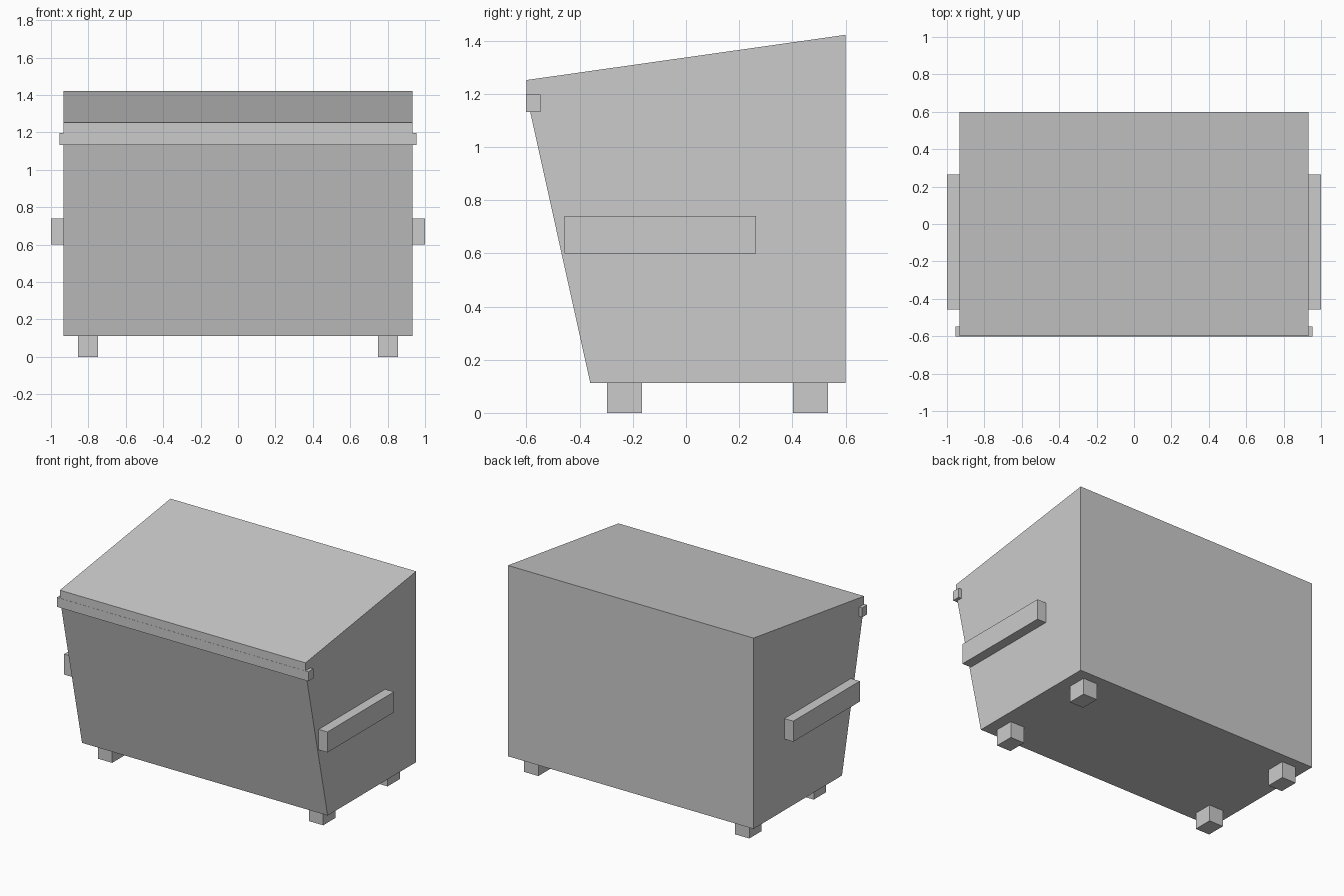
import bpy
import bmesh
from mathutils import Vector

cube = bpy.data.objects.get("Cube")
if cube:
    bpy.data.objects.remove(cube, do_unlink=True)

# One flat grey for the whole container
grey = bpy.data.materials.new("light grey")
grey.use_nodes = True
grey.diffuse_color = (0.6, 0.6, 0.6, 1)
grey.node_tree.nodes["Principled BSDF"].inputs["Base Color"].default_value = (0.6, 0.6, 0.6, 1)


def finish(name, bm):
    bmesh.ops.recalc_face_normals(bm, faces=bm.faces)
    mesh = bpy.data.meshes.new(name)
    bm.to_mesh(mesh)
    bm.free()
    mesh.materials.append(grey)
    obj = bpy.data.objects.new(name, mesh)
    bpy.context.scene.collection.objects.link(obj)
    return obj


def box(name, low, high):
    low, high = Vector(low), Vector(high)
    bm = bmesh.new()
    bmesh.ops.create_cube(bm, size=1)
    for v in bm.verts:
        v.co = (low + high) / 2 + v.co * (high - low)
    return finish(name, bm)


# Container body: side profile (y, z) extruded across the width
HALF_WIDTH = 0.933
FLOOR = 0.112
profile = [(-0.36, FLOOR), (0.6, FLOOR), (0.6, 1.422), (-0.6, 1.252), (-0.6, 1.195)]
bm = bmesh.new()
side = bm.faces.new([bm.verts.new((-HALF_WIDTH, y, z)) for y, z in profile])
extruded = bmesh.ops.extrude_face_region(bm, geom=[side], use_keep_orig=True)
new_verts = [g for g in extruded["geom"] if isinstance(g, bmesh.types.BMVert)]
bmesh.ops.translate(bm, vec=(2 * HALF_WIDTH, 0, 0), verts=new_verts)
finish("container_body", bm)

# Front rim bar, slightly wider than the body
box("front_rim_bar", (-0.955, -0.601, 1.132), (0.955, -0.547, 1.197))

# Lifting pockets and feet on both sides
for label, s in (("left", 1), ("right", -1)):
    inner, outer = sorted((s * (HALF_WIDTH - 0.01), s * 1.0))
    box(label + "_lifting_pocket", (inner, -0.457, 0.6), (outer, 0.264, 0.741))
    x0, x1 = sorted((s * 0.748, s * 0.855))
    for end, y in (("front", -0.297), ("back", 0.402)):
        box(f"{end}_{label}_foot", (x0, y, 0), (x1, y + 0.132, FLOOR))
